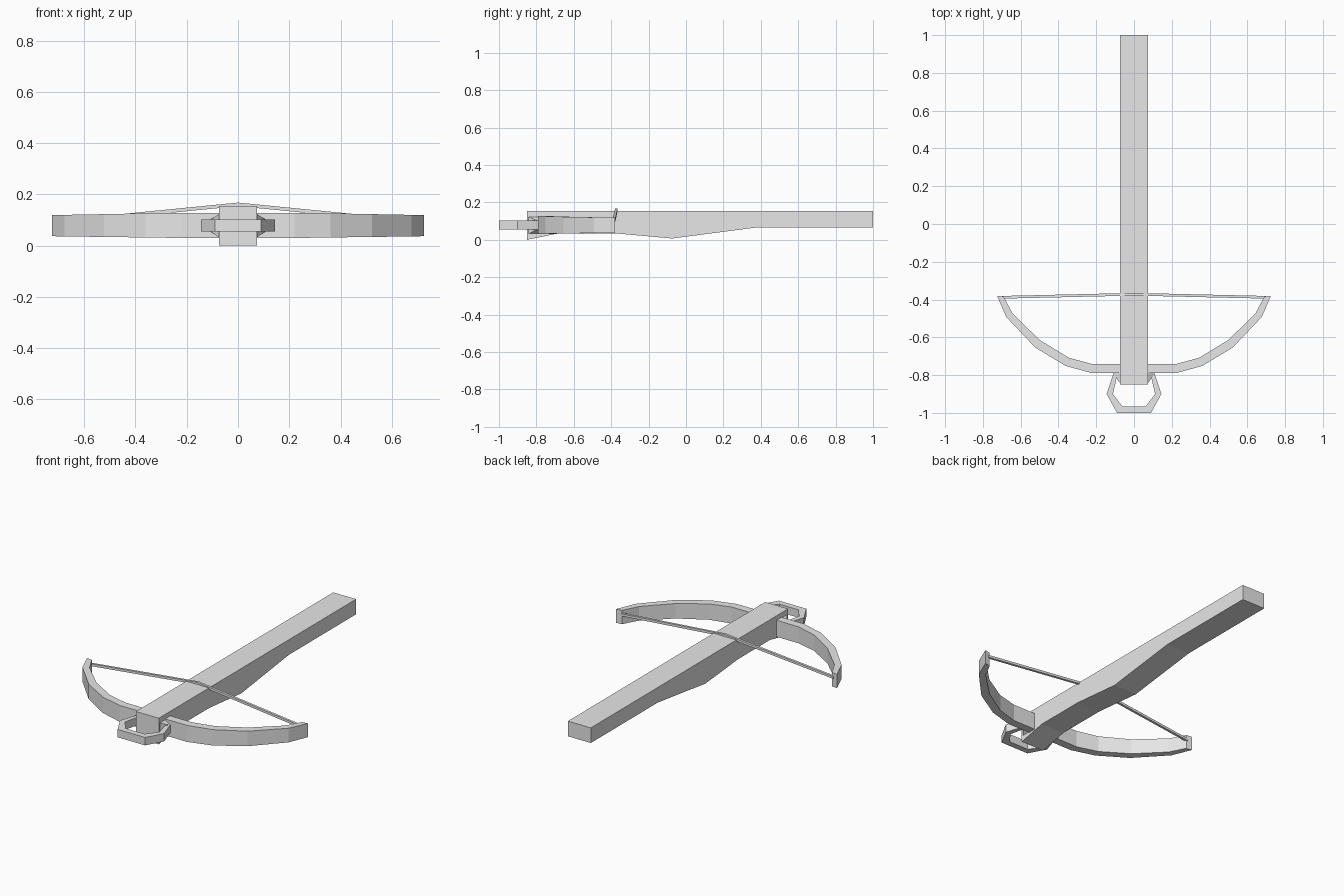
import bpy, bmesh
from mathutils import Vector

if "Cube" in bpy.data.objects:
    bpy.data.objects.remove(bpy.data.objects["Cube"])

grey = bpy.data.materials.new("plain grey")
grey.diffuse_color = (0.8, 0.8, 0.8, 1)
grey.use_nodes = True
grey.node_tree.nodes["Principled BSDF"].inputs["Base Color"].default_value = grey.diffuse_color


def make(name, bm):
    bmesh.ops.remove_doubles(bm, verts=bm.verts, dist=1e-5)
    bmesh.ops.recalc_face_normals(bm, faces=bm.faces)
    me = bpy.data.meshes.new(name)
    bm.to_mesh(me)
    bm.free()
    me.materials.append(grey)
    ob = bpy.data.objects.new(name, me)
    bpy.context.collection.objects.link(ob)
    return ob


def loft(name, rings):
    """Skin equal-sized rings of points and cap both ends."""
    bm = bmesh.new()
    vs = [[bm.verts.new(p) for p in r] for r in rings]
    n = len(vs[0])
    for a, b in zip(vs, vs[1:]):
        for i in range(n):
            j = (i + 1) % n
            bm.faces.new((a[i], a[j], b[j], b[i]))
    bm.faces.new(vs[0])
    bm.faces.new(vs[-1])
    return make(name, bm)


def band(name, half):
    """Flat band from (outer xy, inner xy, z low, z high), mirrored across x."""
    full = [((-o[0], o[1]), (-i[0], i[1]), a, b) for o, i, a, b in half] + half[::-1]
    return loft(name, [[(*o, a), (*i, a), (*i, b), (*o, b)] for o, i, a, b in full])


# Stock: side profile lofted along its length
stock = [(-0.85, 0.0), (-0.68, 0.035), (-0.38, 0.035), (-0.075, 0.007),
         (0.37, 0.065), (1.0, 0.065)]
W, TOP = 0.075, 0.155
loft("stock", [[(-W, y, z), (W, y, z), (W, y, TOP), (-W, y, TOP)] for y, z in stock])

# Bow: curved limbs running through the stock
band("bow", [
    ((0.725, -0.38), (0.69, -0.385), 0.037, 0.119),
    ((0.677, -0.492), (0.642, -0.475), 0.036, 0.120),
    ((0.522, -0.655), (0.498, -0.615), 0.034, 0.123),
    ((0.36, -0.752), (0.345, -0.708), 0.032, 0.126),
    ((0.22, -0.79), (0.22, -0.742), 0.030, 0.128),
])

# Stirrup: angular foot loop at the nose
band("stirrup", [
    ((0.107, -0.785), (0.085, -0.785), 0.055, 0.102),
    ((0.145, -0.9), (0.112, -0.9), 0.055, 0.102),
    ((0.09, -1.0), (0.062, -0.965), 0.055, 0.102),
])

# Stirrup mounts: wedges flaring into the sides of the stock
for s, side in ((1, "right"), (-1, "left")):
    rect = lambda x, y0, z0, z1: [(s * x, y0, z0), (s * x, -0.785, z0),
                                  (s * x, -0.785, z1), (s * x, y0, z1)]
    loft("stirrup_mount_" + side, [rect(0.07, -0.848, 0.03, 0.126),
                                   rect(0.107, -0.795, 0.055, 0.102)])

# String: thin cord rising over the top of the stock
r = 0.007
path = [(-0.7, -0.388, 0.092), (0, -0.372, 0.161), (0.7, -0.388, 0.092)]
loft("string", [[(x, y - r, z - r), (x, y + r, z - r), (x, y + r, z + r), (x, y - r, z + r)]
                for x, y, z in path])
